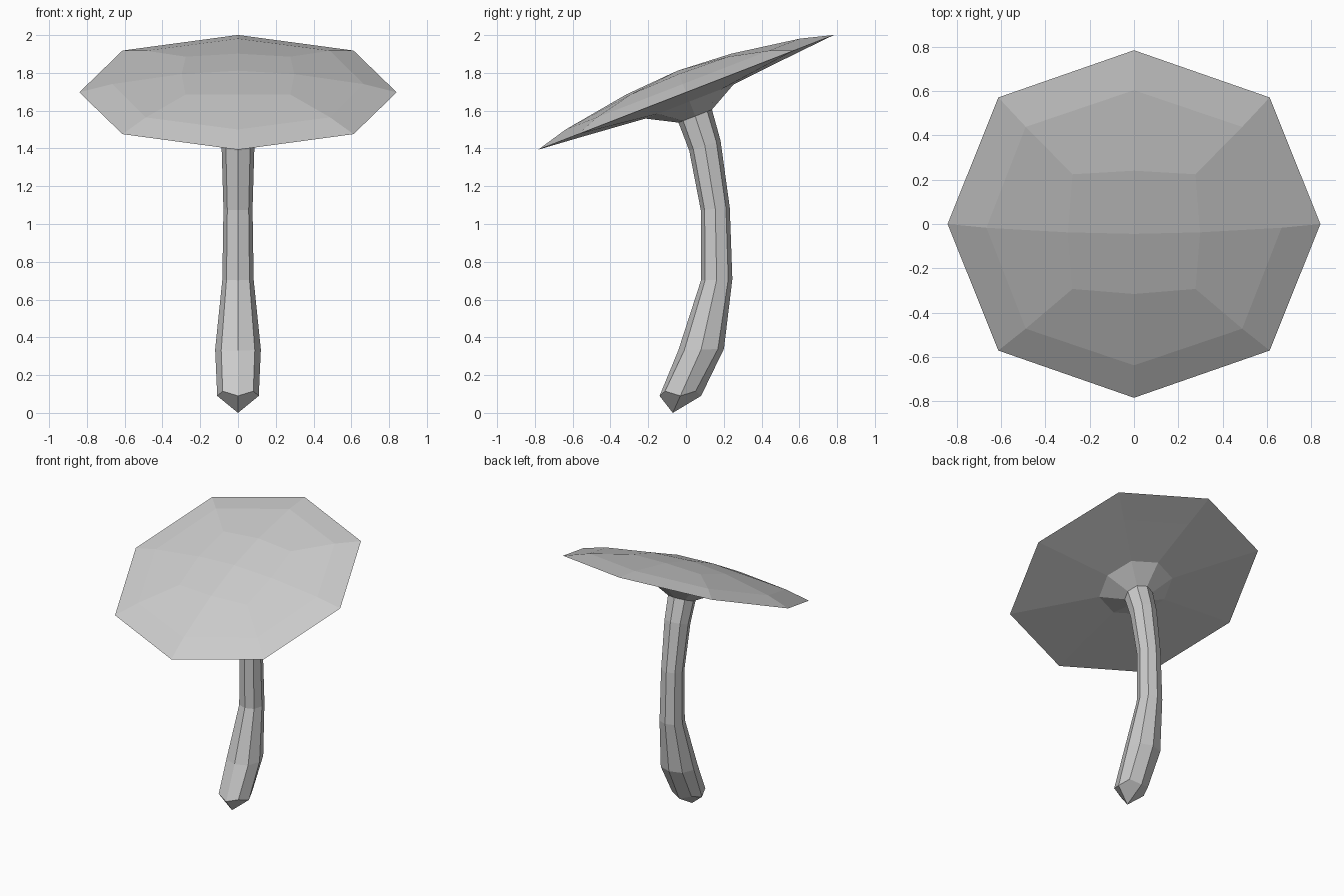
import bpy, bmesh, math
from mathutils import Vector, Matrix

if "Cube" in bpy.data.objects:
    bpy.data.objects.remove(bpy.data.objects["Cube"])

TILT = Matrix.Translation((0, 0, 1.697)) @ Matrix.Rotation(math.radians(21.2), 4, 'X')


def ring(bm, r_axis, r_diag, z, z_diag, m):
    """Eight vertices: even ones on the axes, odd ones on the diagonals."""
    out = []
    for i in range(8):
        r, h = (r_diag, z_diag) if i % 2 else (r_axis, z)
        a = i * math.pi / 4
        out.append(bm.verts.new(m @ Vector((r * math.cos(a), r * math.sin(a), h))))
    return out


def bridge(bm, rings):
    for a, b in zip(rings, rings[1:]):
        for i in range(8):
            j = (i + 1) % 8
            bm.faces.new((a[i], a[j], b[j], b[i]))


def quad_cap(bm, r, tip):
    """Close a ring with four quads meeting at one point."""
    t = bm.verts.new(tip)
    for i in range(0, 8, 2):
        bm.faces.new((t, r[i], r[i + 1], r[(i + 2) % 8]))


def finish(bm, name):
    bmesh.ops.recalc_face_normals(bm, faces=bm.faces)
    me = bpy.data.meshes.new(name)
    bm.to_mesh(me)
    bm.free()
    bpy.context.collection.objects.link(bpy.data.objects.new(name, me))


# Curved stem: y, z, radius, tilt in degrees, diagonal lift
bm = bmesh.new()
stem = [(-0.03, 0.09, 0.11, 0, 0.025),
        (0.08, 0.335, 0.121, 2, 0),
        (0.1625, 0.705, 0.083, 2, 0),
        (0.155, 1.08, 0.077, 5, 0),
        (0.1, 1.415, 0.087, 18, 0)]
rings = []
for y, z, r, tilt, lift in stem:
    m = Matrix.Translation((0, y, z)) @ Matrix.Rotation(math.radians(tilt), 4, 'X')
    rings.append(ring(bm, r, r * 1.04, 0, lift, m))
rings.append(ring(bm, 0.095, 0.097, -0.135, -0.135, TILT))
bridge(bm, rings)
quad_cap(bm, rings[0], (0, -0.07, 0))
finish(bm, "stem")

# Tilted cap: collar, underside, rim, domed top
bm = bmesh.new()
profile = [(0.095, 0.097, -0.135, -0.135),
           (0.25, 0.255, -0.052, -0.052),
           (0.60, 0.62, -0.02, -0.02),
           (0.84, 0.865, 0, 0),
           (0.665, 0.69, 0.047, 0.047),
           (0.298, 0.392, 0.104, 0.095)]
rings = [ring(bm, *p, TILT) for p in profile]
bridge(bm, rings)
quad_cap(bm, rings[-1], TILT @ Vector((0, 0, 0.123)))
finish(bm, "cap")
